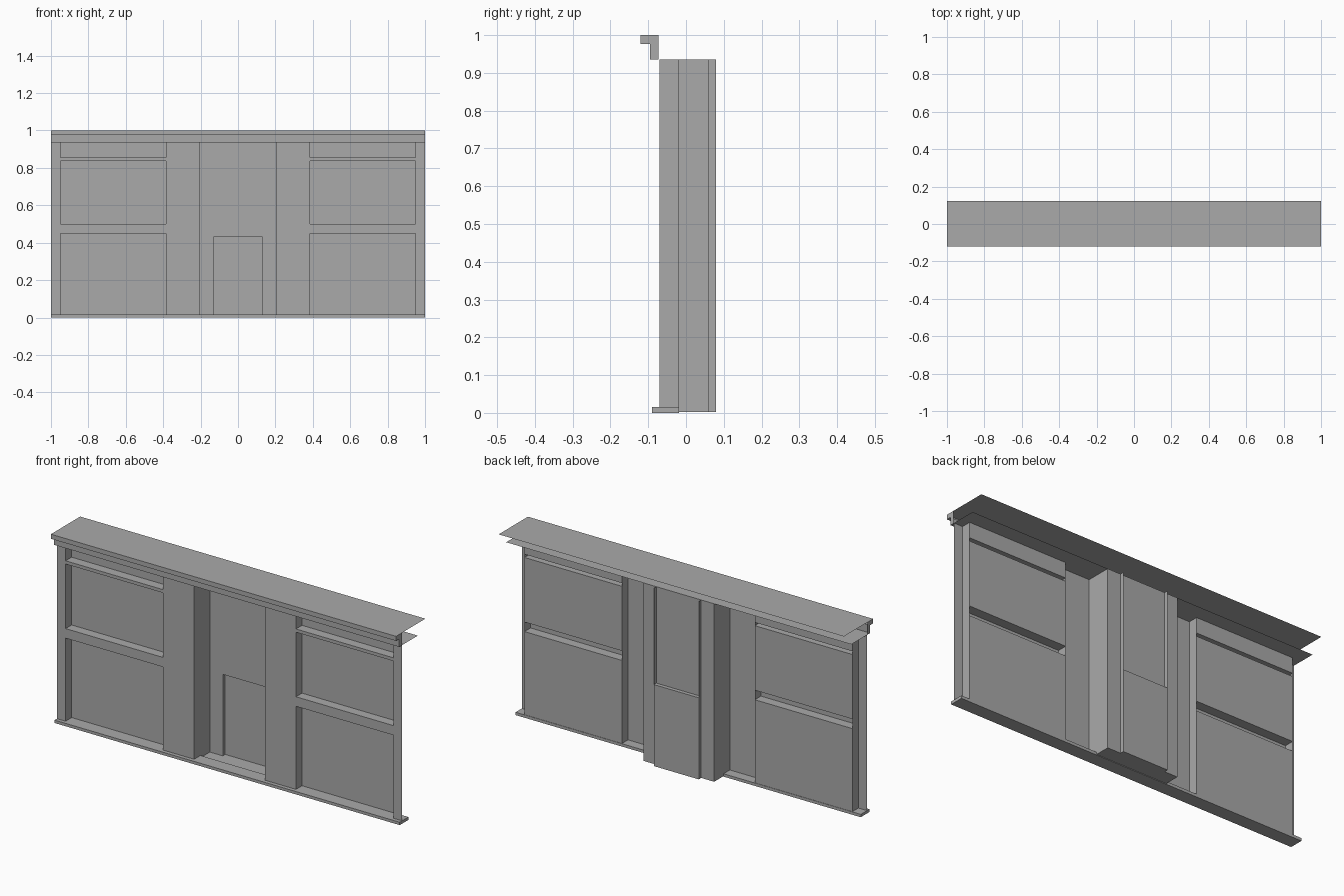
import bpy
import bmesh

cube = bpy.data.objects.get("Cube")
if cube:
    bpy.data.objects.remove(cube, do_unlink=True)

grey = bpy.data.materials.new("plain_grey")
grey.use_nodes = True
grey.diffuse_color = (0.4, 0.4, 0.4, 1)
grey.node_tree.nodes["Principled BSDF"].inputs["Base Color"].default_value = (0.4, 0.4, 0.4, 1)

# Key planes of the facade
FRONT, GLASS, BACK, DOOR = -0.07, -0.02, 0.06, 0.08
BASE, PLINTH, TOP, ROOF = 0.003, 0.015, 0.935, 1.0
END, WIN_OUT, WIN_IN, RECESS, JAMB = 1.0, 0.95, 0.385, 0.205, 0.13


def finish(name, bm):
    mesh = bpy.data.meshes.new(name)
    bm.to_mesh(mesh)
    bm.free()
    mesh.materials.append(grey)
    obj = bpy.data.objects.new(name, mesh)
    bpy.context.scene.collection.objects.link(obj)
    return obj


def add_quad(bm, x, y, z):
    """Axis-aligned sheet: one of the three ranges is a single number."""
    if not isinstance(x, tuple):
        pts = [(x, y[0], z[0]), (x, y[1], z[0]), (x, y[1], z[1]), (x, y[0], z[1])]
    elif not isinstance(y, tuple):
        pts = [(x[0], y, z[0]), (x[1], y, z[0]), (x[1], y, z[1]), (x[0], y, z[1])]
    else:
        pts = [(x[0], y[0], z), (x[1], y[0], z), (x[1], y[1], z), (x[0], y[1], z)]
    bm.faces.new([bm.verts.new(p) for p in pts])


def sheets(name, *quads):
    bm = bmesh.new()
    for q in quads:
        add_quad(bm, *q)
    return finish(name, bm)


def flip(x, side):
    if isinstance(x, tuple):
        return tuple(sorted(side * v for v in x))
    return side * x


# Plinth slab along the whole front
bm = bmesh.new()
bmesh.ops.create_cube(bm, size=1)
for v in bm.verts:
    v.co = (v.co.x * 2 * END, -0.054 + v.co.y * 0.072, (v.co.z + 0.5) * PLINTH)
finish("plinth", bm)

# Stepped cornice with flat roof sheet, soffit and closed ends
lip, frieze, cap_back, step = -0.12, -0.095, -0.073, 0.976
full = (-END, END)
sheets("cornice",
       (full, lip, (step, ROOF)),
       (full, (lip, frieze), step),
       (full, frieze, (TOP, step)),
       *[(s * END, (lip, cap_back), (step, ROOF)) for s in (-1, 1)],
       *[(s * END, (frieze, cap_back), (TOP, step)) for s in (-1, 1)])
sheets("roof_sheet", (full, (lip, 0.122), ROOF))
sheets("soffit_sheet", (full, (frieze, BACK), TOP))

# Side bays, mirrored left and right
wall, reveal, bay = (BASE, TOP), (FRONT, GLASS), (WIN_IN, WIN_OUT)
rails = {"sill": (0.45, 0.5), "transom": (0.838, 0.855)}
panes = {"lower_panel": (PLINTH, 0.45), "window": (0.5, 0.838), "fanlight": (0.855, TOP)}
for side, label in ((1, "left"), (-1, "right")):
    def part(name, *quads):
        sheets(f"{label}_{name}", *[(flip(x, side), y, z) for x, y, z in quads])

    part("corner_post", ((WIN_OUT, END), FRONT, wall))
    part("pilaster", ((RECESS, WIN_IN), FRONT, wall))
    part("window_reveals", (WIN_OUT, reveal, wall), (WIN_IN, reveal, wall))
    for name, z in rails.items():
        part(name, (bay, FRONT, z), (bay, reveal, z[0]), (bay, reveal, z[1]))
    for name, z in panes.items():
        part(name, (bay, GLASS, z))
    # Entrance recess side, back strip and door jamb
    part("recess_side", (RECESS, (FRONT, BACK), wall))
    part("recess_back", ((JAMB, RECESS), BACK, wall))
    part("door_jamb", (JAMB, (BACK, DOOR), wall))

# Entrance door set behind the recess wall
door_top, opening = 0.43, (-JAMB, JAMB)
sheets("door", (opening, DOOR, (BASE, door_top)))
sheets("door_head", (opening, (BACK, DOOR), door_top))
sheets("wall_over_door", (opening, BACK, (door_top, TOP)))
sheets("recess_floor", ((-RECESS, RECESS), (GLASS, BACK), BASE),
       (opening, (BACK, DOOR), BASE))
